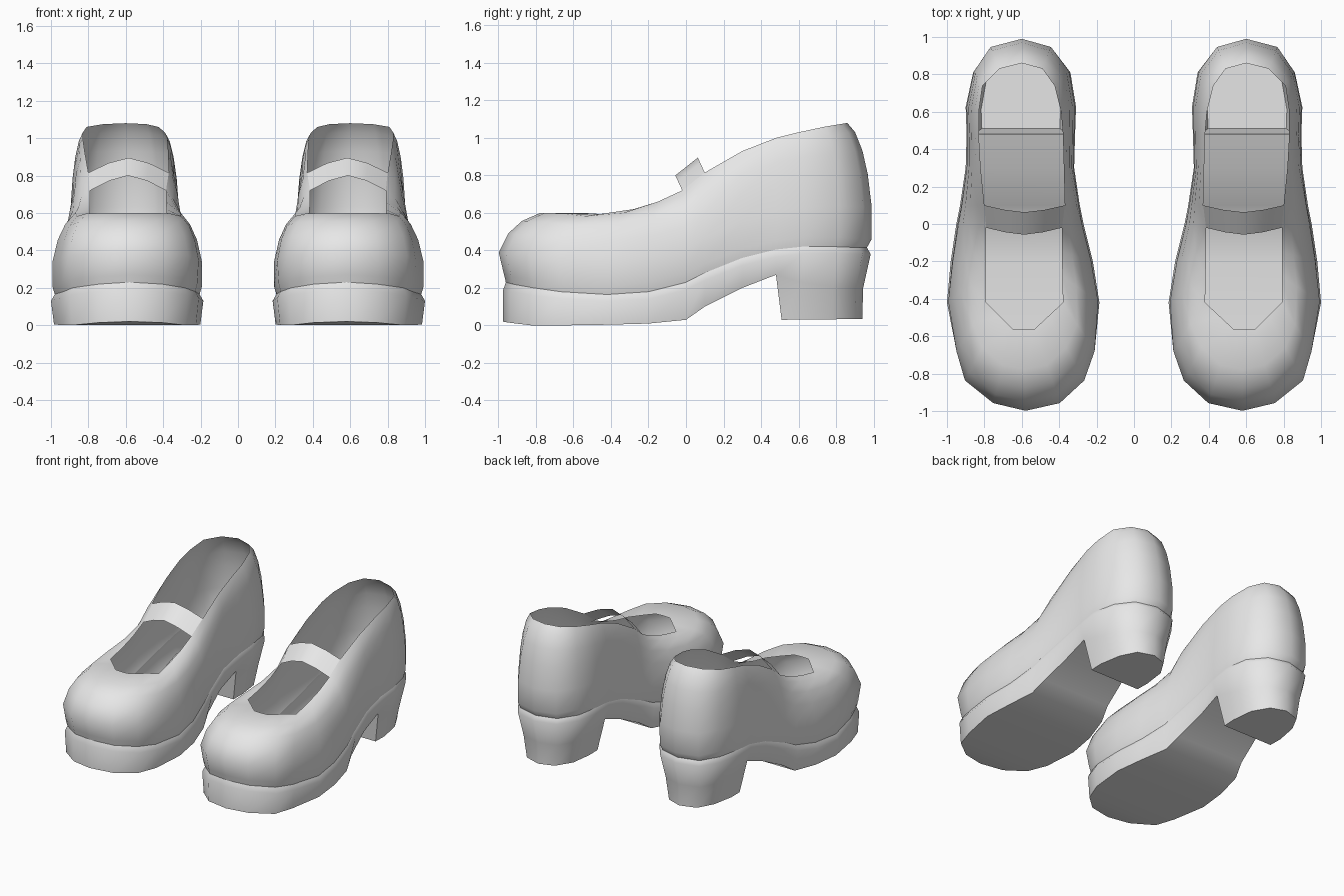
import bpy, bmesh

cube = bpy.data.objects.get("Cube")
if cube:
    bpy.data.objects.remove(cube, do_unlink=True)

mat = bpy.data.materials.new("plain grey")
mat.use_nodes = True
GREY = (0.8, 0.8, 0.8, 1)
mat.diffuse_color = GREY
mat.node_tree.nodes["Principled BSDF"].inputs["Base Color"].default_value = GREY

# Stations from toe to heel: y, inner x, outer x of the footprint
PLAN = [(-.99, .58, .58), (-.95, .40, .75), (-.83, .27, .90), (-.68, .21, .95),
        (-.42, .185, 1.0), (-.2, .22, .98), (0, .27, .95), (.1, .29, .93),
        (.3, .32, .90), (.48, .315, .895), (.63, .31, .90), (.82, .34, .86),
        (.955, .44, .77), (1.0, .6, .6)]
# Foot opening at the same stations
RIM = [(-.565, .585, .585), (-.56, .53, .65), (-.49, .455, .72), (-.42, .38, .79),
       (-.28, .383, .79), (-.15, .385, .79), (-.02, .385, .79), (.10, .37, .80),
       (.3, .375, .82), (.48, .38, .83), (.6, .39, .83), (.74, .425, .81),
       (.83, .49, .72), (.86, .6, .6)]
RIM_Z = [.6, .6, .597, .59, .62, .66, .72, .815, .93, 1.0, 1.03, 1.06, 1.075, 1.08]
# Heights of the sole and welt lines
BOTTOM_Z = [.02, .014, 0, 0, .004, .01, .03, .1, .2, .27, .23, .205, .2, .2]
RIDGE_Z = [.19, .18, .16, .145, .13, .14, .19, .24, .32, .365, .385, .385, .38, .38]
GROOVE_Z = [.23, .22, .2, .18, .165, .18, .23, .28, .36, .405, .42, .42, .415, .415]
WELT_Z = [.27, .26, .245, .225, .205, .23, .28, .33, .41, .45, .47, .47, .46, .46]
LAST = len(PLAN) - 1
COUNT = 2 * LAST


def loop(rows, zs):
    """Closed ring: toe, outer side, heel, inner side."""
    outer = [(r[2], r[0], z) for r, z in zip(rows, zs)]
    inner = [(r[1], r[0], z) for r, z in zip(rows, zs)]
    return outer + inner[LAST - 1:0:-1]


def inset(widths, front, back):
    """Narrow the footprint and pull in its toe and heel ends."""
    rows = []
    for (y, a, b), w in zip(PLAN, widths):
        c, h = (a + b) / 2, (b - a) / 2 * w
        y += front * max(0, -y - .5) / .5 - back * max(0, y - .48) / .52
        rows.append((y, c - h, c + h))
    return rows


def bridge(faces, start_a, start_b, n=COUNT):
    for i in range(n):
        j = (i + 1) % n
        faces.append((start_a + i, start_a + j, start_b + j, start_b + i))


def make(name, verts, faces, angle):
    for side, sx in (("left", 1), ("right", -1)):
        bm = bmesh.new()
        vs = [bm.verts.new((x * sx, y, z)) for x, y, z in verts]
        for f in faces:
            bm.faces.new([vs[i] for i in (f if sx > 0 else f[::-1])])
        me = bpy.data.meshes.new(f"{side}_{name}")
        bm.to_mesh(me)
        bm.free()
        me.materials.append(mat)
        ob = bpy.data.objects.new(f"{side}_{name}", me)
        bpy.context.collection.objects.link(ob)
        bpy.ops.object.select_all(action="DESELECT")
        ob.select_set(True)
        bpy.context.view_layer.objects.active = ob
        bpy.ops.object.shade_smooth_by_angle(angle=angle)


# Upper: groove, welt bulge, rounded walls, opening rim
rings = [loop(inset([.95] * 14, .03, .035), GROOVE_Z),
         loop(inset([.98] * 14, .02, .01), WELT_Z)]
TOE_CURVE = [(-.02, .36), (.1, .67), (.27, .87), (.5, 1.0)]
SIDE_CURVE = [(.07, .28), (.22, .56), (.42, .76), (.7, .92)]
TOE_WEIGHT = [1, 1, 1, .75, .4, .15] + [0] * 8
for (ta, tb), (sa, sb) in zip(TOE_CURVE, SIDE_CURVE):
    rows, zs = [], []
    for k, w in enumerate(TOE_WEIGHT):
        a, b = ta * w + sa * (1 - w), tb * w + sb * (1 - w)
        rows.append([p + (q - p) * a for p, q in zip(PLAN[k], RIM[k])])
        zs.append(WELT_Z[k] + (RIM_Z[k] - WELT_Z[k]) * b)
    rings.append(loop(rows, zs))
rings.append(loop(RIM, RIM_Z))
verts, faces = [p for r in rings for p in r], []
for r in range(len(rings) - 1):
    bridge(faces, r * COUNT, (r + 1) * COUNT)
make("upper", verts, faces, 1.1)

# Sole with a hollow block heel
BOTTOM_W = [.96] * 6 + [.93, .89, .87] + [.87] * 5
rings = [loop(inset(BOTTOM_W, .015, .055), BOTTOM_Z),
         loop(inset([1.0] * 14, .015, .015), RIDGE_Z),
         loop(inset([.95] * 14, .03, .035), GROOVE_Z)]
verts, faces = [p for r in rings for p in r], []
bridge(faces, 0, COUNT)
bridge(faces, COUNT, 2 * COUNT)
HEEL = 9
faces.append((0, COUNT - 1, 1))
for k in range(1, HEEL):
    faces.append((k, COUNT - k, COUNT - k - 1, k + 1))
tip = loop(inset([.72] * 14, 0, .06), [.03] * 14)
top = list(range(HEEL, COUNT - HEEL + 1))
base = len(verts)
for i in top:
    x, y, z = tip[i]
    verts.append((x, max(y, .51), z + .01 * max(0, y - .5)))
n = len(top)
for i in range(n - 1):
    faces.append((top[i + 1], top[i], base + i, base + i + 1))
faces.append((top[0], top[-1], base + n - 1, base))
faces.append(tuple(base + i for i in reversed(range(n))))
make("sole", verts, faces, 0.9)

# Instep strap arched between the two sides of the opening
ARCH = [0, .65, 1, .65, 0]
verts = []
for y, x0, x1, z, rise in ((-.02, .385, .79, .72, .08), (.10, .37, .80, .815, .08)):
    for i, a in enumerate(ARCH):
        verts.append((x0 + (x1 - x0) * i / 4, y - .037 * a, z + rise * a))
faces = [(i, i + 1, i + 6, i + 5) for i in range(4)]
make("strap", verts, faces, 0.9)
